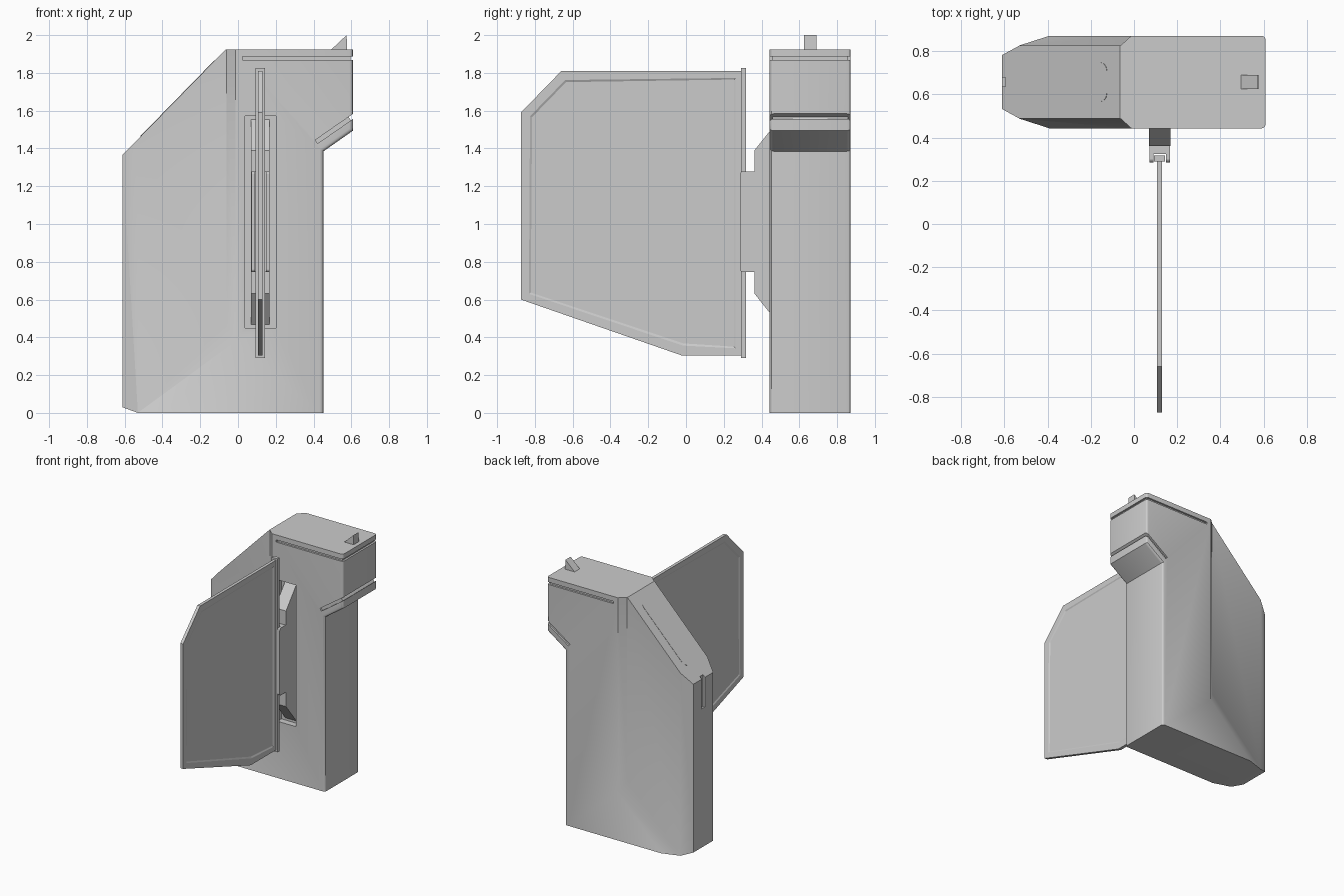
import bpy, bmesh, math
from mathutils import Matrix, Vector

if "Cube" in bpy.data.objects:
    bpy.data.objects.remove(bpy.data.objects["Cube"], do_unlink=True)

grey = bpy.data.materials.new("plain_grey")
grey.use_nodes = True
grey.diffuse_color = (0.6, 0.6, 0.6, 1)
grey.node_tree.nodes["Principled BSDF"].inputs["Base Color"].default_value = (0.6, 0.6, 0.6, 1)

AXES = {"x": lambda a, b, t: (t, a, b), "y": lambda a, b, t: (a, t, b), "z": lambda a, b, t: (a, b, t)}


def loft(name, axis, near, lo, far, hi, round_rule=None, radius=0.02):
    """Solid between two matching outlines, optionally rounding chosen edges."""
    bm = bmesh.new()
    place = AXES[axis]
    a = [bm.verts.new(place(*p, lo)) for p in near]
    b = [bm.verts.new(place(*p, hi)) for p in far]
    bm.faces.new(a)
    bm.faces.new(b[::-1])
    for i in range(len(a)):
        j = (i + 1) % len(a)
        bm.faces.new((a[i], b[i], b[j], a[j]))
    bmesh.ops.recalc_face_normals(bm, faces=bm.faces)
    if round_rule:
        edges = [e for e in bm.edges if round_rule(*[v.co for v in e.verts])]
        bmesh.ops.bevel(bm, geom=edges, offset=radius, segments=3, profile=0.5, affect="EDGES")
    mesh = bpy.data.meshes.new(name)
    bm.to_mesh(mesh)
    bm.free()
    mesh.materials.append(grey)
    obj = bpy.data.objects.new(name, mesh)
    bpy.context.collection.objects.link(obj)
    return obj


def prism(name, axis, outline, lo, hi, round_rule=None, radius=0.02):
    return loft(name, axis, outline, lo, outline, hi, round_rule, radius)


def rect(a0, a1, b0, b1):
    return [(a0, b0), (a1, b0), (a1, b1), (a0, b1)]


def cut(target, cutter):
    cutter.hide_render = True
    bpy.context.view_layer.objects.active = target
    mod = target.modifiers.new("cut", "BOOLEAN")
    mod.operation, mod.solver, mod.object = "DIFFERENCE", "EXACT", cutter
    bpy.ops.object.modifier_apply(modifier=mod.name)
    bpy.data.objects.remove(cutter, do_unlink=True)


def smooth(obj):
    bpy.ops.object.select_all(action="DESELECT")
    obj.select_set(True)
    bpy.context.view_layer.objects.active = obj
    bpy.ops.object.shade_smooth_by_angle(angle=math.radians(30))


FRONT, BACK = 0.443, 0.872
MID = (FRONT + BACK) / 2

# Body: side profile with an overhanging head and a sloped shoulder
profile = [(-0.612, 0.03), (-0.53, 0), (0.453, 0), (0.453, 1.385), (0.61, 1.495),
           (0.61, 1.925), (-0.065, 1.925), (-0.612, 1.365)]
body = prism("body", "y", profile, FRONT, BACK,
             lambda p, q: p.x > 0.4 and q.x > 0.4 and abs(p.y - q.y) < 0.01)

# Stepped-in side panels and narrowed end, mirrored front and back
deep = [(-0.062, 2.2), (-0.062, 0.47), (-1.0, -0.47), (-1.0, 2.2)]
wide = [(0.038, 2.2), (0.038, 0.29), (-1.0, -0.79), (-1.0, 2.2)]
corner = [(-0.53, 0.045), (-0.612, 0.09), (-0.8, 0.193), (-0.8, -0.1), (-0.53, -0.1)]
for face, sign in ((FRONT, 1), (BACK, -1)):
    cut(body, loft("step_cutter", "y", wide, face - sign * 0.045, deep, face + sign * 0.045))
    cut(body, prism("corner_cutter", "z", [(x, face + sign * y) for x, y in corner], -0.5, 2.5))

# Grooves running round the head
def u_shape(start, end):
    y0, y1, d = FRONT - 0.1, BACK + 0.1, 0.115
    return [(start, y0), (end + 0.1, y0), (end + 0.1, y1), (start, y1), (start, y1 - d),
            (end, y1 - d), (end, y0 + d), (start, y0 + d)]


cut(body, prism("top_groove_cutter", "z", u_shape(0.025, 0.595), 1.868, 1.886))
lower = prism("lower_groove_cutter", "z", u_shape(0, 0.215), -0.011, 0.011)
lower.data.transform(Matrix.Translation((0.415, 0, 1.435)) @ Matrix.Rotation(-0.607, 4, "Y"))
cut(body, lower)

# Hinge recess in the front, slot in the narrow end
cut(body, prism("recess_cutter", "y", rect(0.036, 0.2, 0.45, 1.572), FRONT - 0.1, FRONT + 0.05))
cut(body, prism("slot_cutter", "x", rect(MID - 0.02, MID + 0.02, 1.13, 1.5), -0.7, -0.595))
smooth(body)

# Thin rounded plate lying on the sloped shoulder
plate = prism("shoulder_plate", "z", rect(-0.28, 0.28, -0.09, 0.09), -0.003, 0.002,
              lambda p, q: abs(p.z - q.z) > 0.001, 0.04)
plate.data.transform(Matrix.Translation((-0.32, MID, 1.664)) @ Matrix.Rotation(-0.797, 4, "Y"))

# Wedge sight on top
prism("top_wedge", "y", [(0.49, 1.92), (0.575, 2.0), (0.578, 1.92)], 0.625, 0.69)

# Hinge base set into the recess
hx0, hx1 = 0.07, 0.168
prism("hinge_base", "x", [(0.495, 0.465), (0.362, 0.632), (0.362, 1.39), (0.495, 1.555)], hx0, hx1)

# Clamp: a back block with two cheeks
rounded = lambda p, q: abs(p.x - q.x) > 0.001 and p.y < 0.3
prism("clamp_block", "x", rect(0.325, 0.412, 0.747, 1.277), hx0 + 0.004, hx1 - 0.004)
for name, x in (("right_cheek", hx0 + 0.002), ("left_cheek", hx1 - 0.02)):
    prism(name, "x", rect(0.286, 0.412, 0.745, 1.279), x, x + 0.018, rounded, 0.015)

# Swing panel with a shallow inset field on both sides
px = 0.118
outline = [(-0.874, 1.59), (-0.66, 1.81), (0.3, 1.81), (0.3, 0.305), (-0.025, 0.305), (-0.874, 0.6)]
panel = prism("swing_panel", "x", outline, px - 0.012, px + 0.012)
bm = bmesh.new()
bm.from_mesh(panel.data)
fields = [f for f in bm.faces if abs(f.normal.x) > 0.9]
bmesh.ops.inset_individual(bm, faces=fields, thickness=0.052, depth=0)
bmesh.ops.inset_individual(bm, faces=fields, thickness=0.012, depth=-0.005)
bm.to_mesh(panel.data)
bm.free()

# Edge strip held in the clamp
prism("panel_edge_strip", "x", rect(0.29, 0.318, 0.29, 1.825), px - 0.025, px + 0.025)
